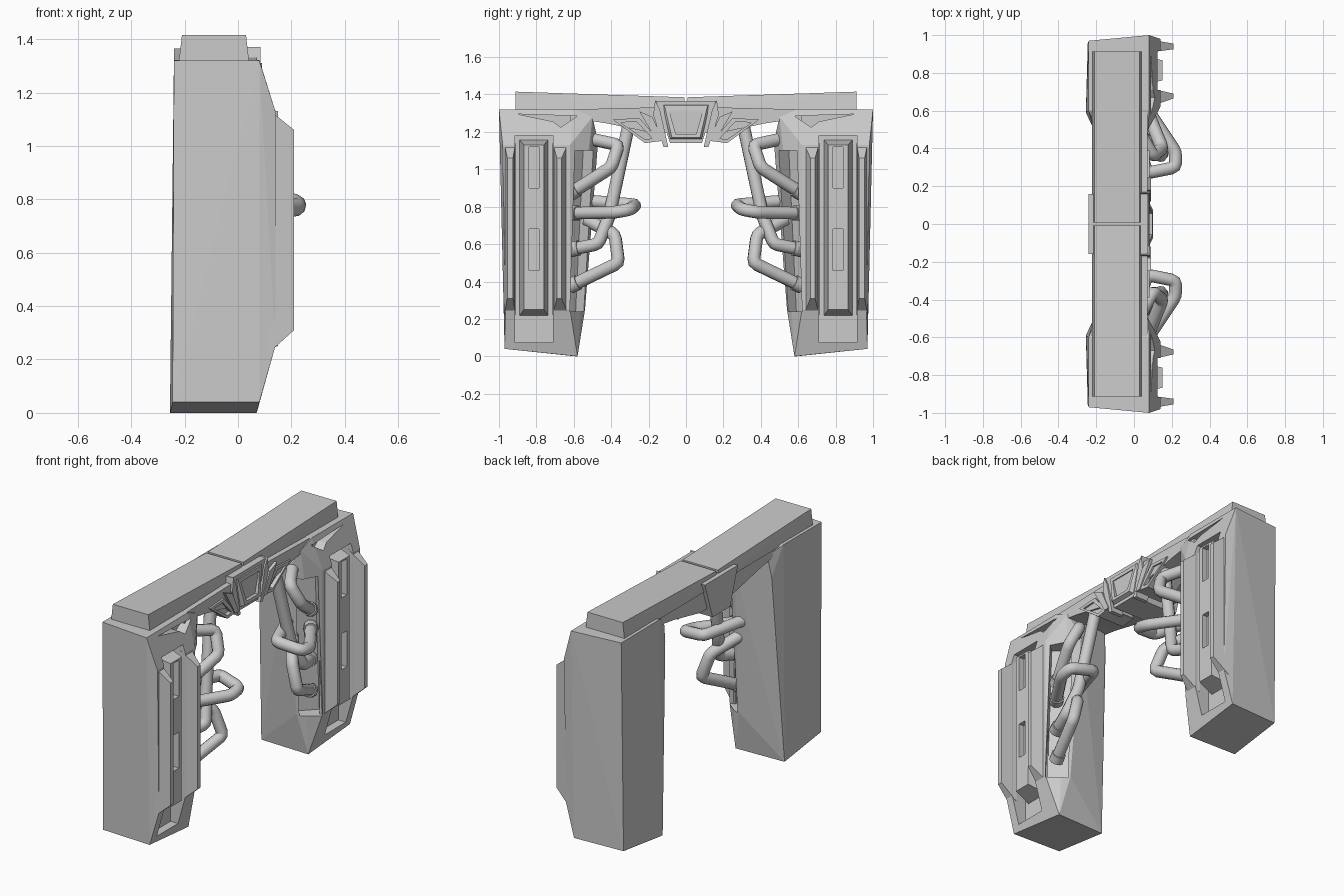
import bpy, bmesh
from mathutils import Vector

if "Cube" in bpy.data.objects:
    bpy.data.objects.remove(bpy.data.objects["Cube"])


def add_object(name, bm):
    bmesh.ops.recalc_face_normals(bm, faces=bm.faces)
    mesh = bpy.data.meshes.new(name)
    bm.to_mesh(mesh)
    bm.free()
    ob = bpy.data.objects.new(name, mesh)
    bpy.context.collection.objects.link(ob)
    return ob


def hull(name, pts):
    bm = bmesh.new()
    for p in pts:
        bm.verts.new(p)
    bmesh.ops.convex_hull(bm, input=bm.verts)
    bmesh.ops.dissolve_limit(bm, angle_limit=0.03, verts=bm.verts, edges=bm.edges)
    return add_object(name, bm)


def prism(name, outline, axis, lo, hi):
    bm = bmesh.new()
    def ring(v):
        return [bm.verts.new(p[:axis] + (v,) + p[axis:]) for p in outline]
    a, b = ring(lo), ring(hi)
    n = len(a)
    bm.faces.new(a)
    bm.faces.new(b[::-1])
    for i in range(n):
        bm.faces.new((a[i], a[(i + 1) % n], b[(i + 1) % n], b[i]))
    return add_object(name, bm)


def frustum(name, x0, base, x1, tip):
    # block growing along x; base and tip are (y0, y1, z0, z1)
    return hull(name, [(x, y, z) for x, r in ((x0, base), (x1, tip))
                       for y in r[:2] for z in r[2:]])


def box(name, x, y, z):
    return frustum(name, x[0], y + z, x[1], y + z)


def cut(ob, cutter):
    mod = ob.modifiers.new("cut", 'BOOLEAN')
    mod.operation, mod.solver, mod.object = 'DIFFERENCE', 'EXACT', cutter
    cutter.hide_render = True
    bpy.context.view_layer.objects.active = ob
    bpy.ops.object.modifier_apply(modifier=mod.name)
    bpy.data.objects.remove(cutter)


def mirror(ob):
    mod = ob.modifiers.new("mirror", 'MIRROR')
    mod.use_axis = (False, True, False)
    mod.use_mirror_merge = False


# Pillar body, with front channel, top recess and inner hose pocket
pillar = hull("pillar", [
    (-.245, .955, .04), (.08, .97, .04), (-.24, .97, 1.32), (.08, 1.0, 1.32),
    (-.255, .59, 0), (.07, .58, 0),
    (.14, .965, .25), (.14, .62, .25), (.14, .98, 1.13), (.14, .62, 1.13),
    (.075, .5, 1.28), (-.2, .5, 1.28), (.08, .6, 1.322), (-.24, .6, 1.322),
    (-.22, .515, 1.15), (0, .47, 1.15), (.02, .54, .25)])
cut(pillar, box("channel_cutter", (.04, .3), (.71, .915), (.075, 1.18)))
cut(pillar, prism("recess_cutter", [(.9, 1.295), (.58, 1.285), (.67, 1.225), (.71, 1.255)], 0, .045, .2))
# the pocket leans inwards with height
cut(pillar, hull("pocket_cutter", [(x, y + dy, z) for dy, z in ((.025, .24), (-.015, 1.1))
                                   for x, y in ((.18, .56), (.09, .47), (-.015, .565), (.075, .655))]))
mirror(pillar)

# Front rails, pointed towards +x
for name, base, tip in (("outer_rail", (.912, .972), (.925, .955)),
                        ("inner_rail", (.63, .713), (.665, .69))):
    mirror(frustum(name, .11, base + (.22, 1.14), .21, tip + (.31, 1.06)))

# Centre strip with two slots
strip = frustum("centre_strip", .03, (.735, .892, .215, 1.16), .15, (.76, .867, .25, 1.13))
for z in ((.46, .68), (.9, 1.12)):
    cut(strip, box("slot_cutter", (.115, .2), (.787, .84), z))
mirror(strip)

# Lintel and sloping top beam
mirror(prism("lintel", [(.62, 1.32), (0, 1.335), (0, 1.2), (.16, 1.19), (.42, 1.245), (.52, 1.26), (.62, 1.26)],
             0, -.215, .072))
mirror(hull("top_beam", [(x, y, z) for y, top in ((.008, 1.385), (.912, 1.415))
                         for x, z in ((-.222, 1.31), (-.21, top), (.042, 1.31), (.03, top))]))

# Central collar and keystone with a recessed panel
prism("collar", [(-.16, 1.365), (.16, 1.365), (.085, 1.14), (-.085, 1.14)], 0, -.24, .075)
key = hull("keystone", [(.06, s * w, z) for s in (-1, 1) for w, z in ((.135, 1.355), (.09, 1.155))] +
           [(x, s * w, z) for s in (-1, 1) for x, w, z in ((.08, .115, 1.34), (.1, .075, 1.17))])
cut(key, prism("key_cutter", [(-.09, 1.315), (.09, 1.315), (.055, 1.19), (-.055, 1.19)], 0, .077, .2))

# Fanned plates either side of the keystone
fans = {
    "fan_inner": ([(.165, 1.37), (.14, 1.32), (.095, 1.12), (.12, 1.12), (.175, 1.29)], .0, .085),
    "fan_middle": ([(.25, 1.31), (.18, 1.28), (.12, 1.15), (.155, 1.15)], -.1, .09),
    "fan_outer": ([(.39, 1.265), (.25, 1.275), (.14, 1.15), (.22, 1.14)], -.1, .083)}
for name, (outline, lo, hi) in fans.items():
    plate = prism(name, outline, 0, lo, hi)
    if name == "fan_outer":
        cut(plate, prism("fan_cutter", [(.35, 1.25), (.265, 1.255), (.18, 1.165), (.22, 1.16)], 0, .06, .2))
    mirror(plate)

# Hoses with rounded bends, ending in collars on the pillar
hoses = [
    [(.06, .62, .87), (.15, .40, 1.01), (.10, .36, 1.13), (.02, .5, 1.16)],
    [(.06, .62, .765), (.22, .38, .77), (.22, .30, .785), (.07, .27, .81), (-.02, .52, .83)],
    [(.06, .62, .57), (.11, .47, .60), (.07, .41, .75), (.03, .31, 1.22)],
    [(.06, .62, .375), (.15, .36, .50), (.10, .38, .65), (.0, .53, .73)]]


def tube(name, pts, radius):
    path = [pts[0]]
    for a, b, c in zip(pts, pts[1:], pts[2:]):
        p, q = b + (a - b).normalized() * .025, b + (c - b).normalized() * .025
        path += [p, (p + q) / 4 + b / 2, q]
    path.append(pts[-1])
    cu = bpy.data.curves.new(name, 'CURVE')
    cu.dimensions = '3D'
    cu.bevel_depth, cu.bevel_resolution, cu.use_fill_caps = radius, 3, True
    sp = cu.splines.new('POLY')
    sp.points.add(len(path) - 1)
    for pt, co in zip(sp.points, path):
        pt.co = (*co, 1)
    sp.use_smooth = True
    bpy.context.collection.objects.link(bpy.data.objects.new(name, cu))


for side in (-1, 1):
    for hose in hoses:
        pts = [Vector((x, side * y, z)) for x, y, z in hose]
        tube("hose", pts, .035)
        d = (pts[1] - pts[0]).normalized()
        tube("hose_collar", [pts[0], pts[0] + d * .05], .042)
